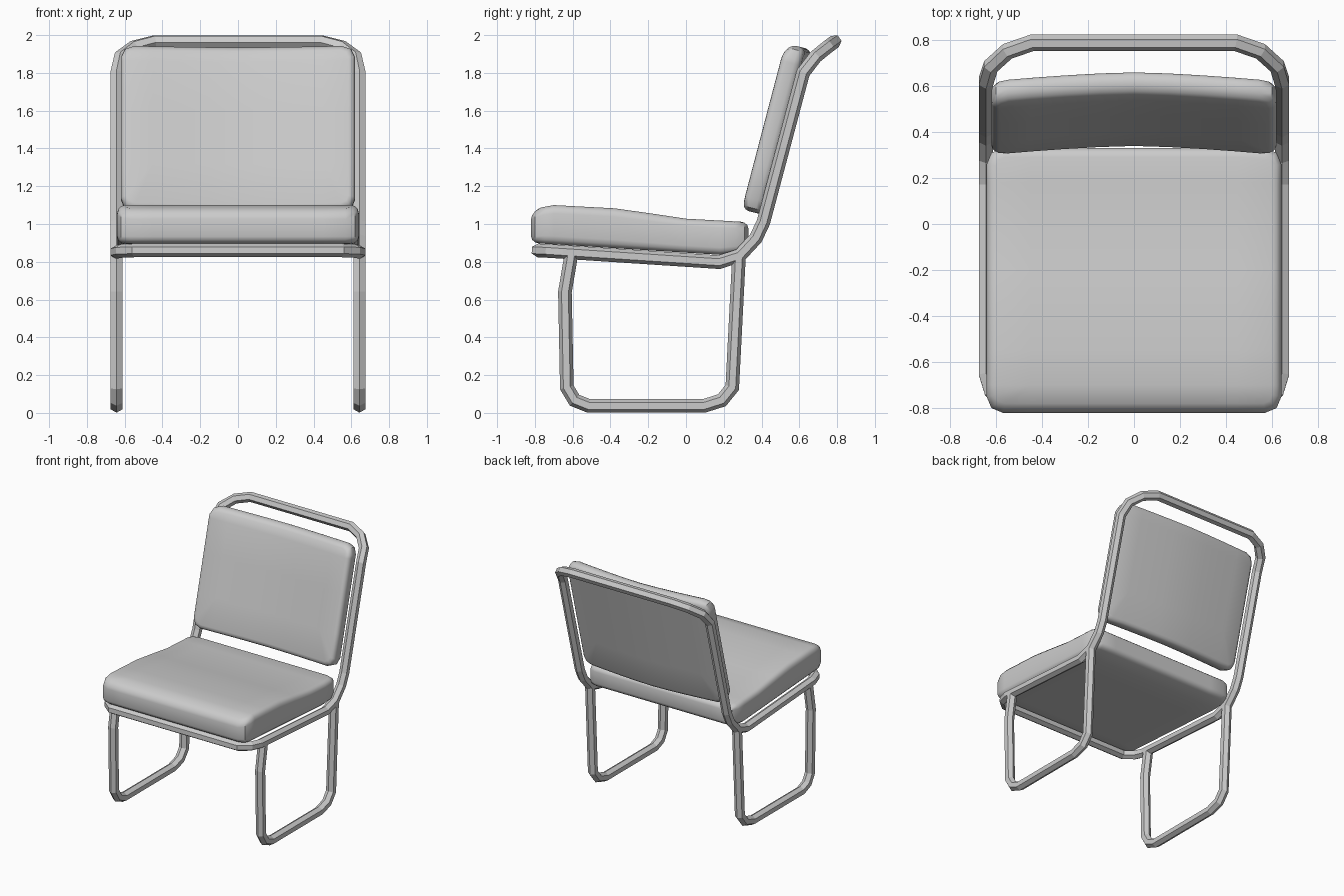
import bpy, bmesh, math
from mathutils import Vector, Matrix

if "Cube" in bpy.data.objects:
    bpy.data.objects.remove(bpy.data.objects["Cube"])


def add_object(name, bm, smooth=False):
    bmesh.ops.recalc_face_normals(bm, faces=bm.faces)
    mesh = bpy.data.meshes.new(name)
    bm.to_mesh(mesh)
    bm.free()
    obj = bpy.data.objects.new(name, mesh)
    bpy.context.collection.objects.link(obj)
    if smooth:
        bpy.ops.object.select_all(action='DESELECT')
        obj.select_set(True)
        bpy.context.view_layer.objects.active = obj
        bpy.ops.object.shade_smooth_by_angle(angle=math.radians(40))
    return obj


def tube(name, path, side_of, closed=False, radius=0.036):
    """Mitred hexagonal tube; side_of(tangent, point index) gives the flat-side direction."""
    pts = [Vector(p) for p in path]
    n = len(pts)
    bm = bmesh.new()
    rings = []
    for i, p in enumerate(pts):
        prev = pts[i - 1] if closed or i > 0 else None
        nxt = pts[(i + 1) % n] if closed or i < n - 1 else None
        d_out = (nxt - p).normalized() if nxt else (p - prev).normalized()
        d_in = (p - prev).normalized() if prev else d_out
        t = (d_in + d_out).normalized()
        side = side_of(t, i)
        side = (side - t * side.dot(t)).normalized()
        up = t.cross(side)
        bend = d_out - d_in
        stretch = 1 / max(0.5, t.dot(d_in)) - 1
        ring = []
        for k in range(6):
            a = math.radians(30 + 60 * k)
            o = (side * math.cos(a) + up * math.sin(a)) * radius
            if bend.length > 1e-4:
                b = bend.normalized()
                o += b * o.dot(b) * stretch
            ring.append(bm.verts.new(p + o))
        rings.append(ring)
    for i in range(n if closed else n - 1):
        a, b = rings[i], rings[(i + 1) % n]
        for k in range(6):
            m = (k + 1) % 6
            bm.faces.new((a[k], a[m], b[m], b[k]))
    if not closed:
        bm.faces.new(rings[0])
        bm.faces.new(rings[-1])
    return add_object(name, bm)


def cushion(name, size, corner, edge, y_cuts, deform, matrix):
    """Rounded slab, cut into strips and then bent by deform(co)."""
    bm = bmesh.new()
    bmesh.ops.create_cube(bm, size=1, matrix=Matrix.Diagonal((*size, 1)))
    upright = [e for e in bm.edges if abs(e.verts[0].co.z - e.verts[1].co.z) > 1e-4]
    bmesh.ops.bevel(bm, geom=upright, offset=corner, segments=2, profile=0.5, affect='EDGES')
    rim = [e for e in bm.edges if abs(e.verts[0].co.z - e.verts[1].co.z) < 1e-4]
    bmesh.ops.bevel(bm, geom=rim, offset=edge, segments=3, profile=0.5, affect='EDGES')
    cuts = [((x, 0, 0), (1, 0, 0)) for x in (-0.45, -0.3, -0.15, 0, 0.15, 0.3, 0.45)]
    cuts += [((0, y, 0), (0, 1, 0)) for y in y_cuts]
    for co, no in cuts:
        bmesh.ops.bisect_plane(bm, geom=bm.verts[:] + bm.edges[:] + bm.faces[:],
                               plane_co=co, plane_no=no)
    for v in bm.verts:
        v.co = deform(v.co)
    bm.transform(matrix)
    return add_object(name, bm, smooth=True)


def lerp_table(table, y):
    y = min(max(y, table[0][0]), table[-1][0])
    for (y0, z0), (y1, z1) in zip(table, table[1:]):
        if y <= y1:
            return z0 + (z1 - z0) * (y - y0) / (y1 - y0)


# Seat and back frame: one closed loop of tube, right half mirrored to the left
half = [(0.55, -0.785, 0.86), (0.62, -0.725, 0.857), (0.643, -0.65, 0.852),
        (0.643, 0.175, 0.798), (0.643, 0.285, 0.833), (0.643, 0.37, 0.925),
        (0.643, 0.41, 1.01), (0.643, 0.62, 1.80), (0.622, 0.685, 1.885),
        (0.55, 0.75, 1.938), (0.44, 0.788, 1.966)]
loop = half + [(-x, y, z) for x, y, z in reversed(half)]
profile = [Vector((0, y, z)) for _, y, z in half]


def frame_side(t, i):
    # Outward direction within the bent sheet that the loop outlines
    j = min(i, len(loop) - 1 - i)
    along = profile[min(j + 1, len(half) - 1)] - profile[max(j - 1, 0)]
    normal = Vector((1, 0, 0)).cross(along.normalized())
    return t.cross(normal)


tube("seat_and_back_frame", loop, frame_side, closed=True)

# Sled legs
leg = [(-0.607, 0.84), (-0.641, 0.64), (-0.631, 0.135), (-0.59, 0.067), (-0.515, 0.037),
       (0.095, 0.037), (0.19, 0.067), (0.245, 0.135), (0.28, 0.82)]
for label, x in (("right", 0.643), ("left", -0.643)):
    tube(label + "_sled_leg", [(x, y, z) for y, z in leg], lambda t, i: Vector((1, 0, 0)))

# Seat cushion
top = [(-0.82, 1.06), (-0.77, 1.087), (-0.70, 1.10), (-0.38, 1.083), (-0.2, 1.058),
       (0.0, 1.028), (0.33, 1.01)]
bottom = [(-0.82, 0.90), (0.18, 0.837), (0.33, 0.855)]
SEAT_Y, SEAT_T = -0.245, 0.19


def seat_shape(co):
    y = co.y + SEAT_Y
    lo, hi = lerp_table(bottom, y), lerp_table(top, y)
    return Vector((co.x, y, lo + (hi - lo) * (co.z / SEAT_T + 0.5)))


cushion("seat_cushion", (1.28, 1.15, SEAT_T), 0.07, 0.04,
        [y - SEAT_Y for y in (-0.7, -0.55, -0.38, -0.2, 0, 0.18)], seat_shape, Matrix())


# Backrest cushion, hollowed across its width and rounder at the top front
def back_shape(co):
    z = co.z
    if z > 0:
        z -= 0.025 * max(0, (co.y - 0.36) / 0.095) ** 2
    return Vector((co.x, co.y, z - 0.04 * (1 - (abs(co.x) / 0.62) ** 1.5)))


cushion("backrest_cushion", (1.24, 0.91, 0.11), 0.07, 0.035, (-0.2, 0.1, 0.36), back_shape,
        Matrix.Translation((0, 0.46, 1.505)) @ Matrix.Rotation(math.radians(75.3), 4, 'X'))
